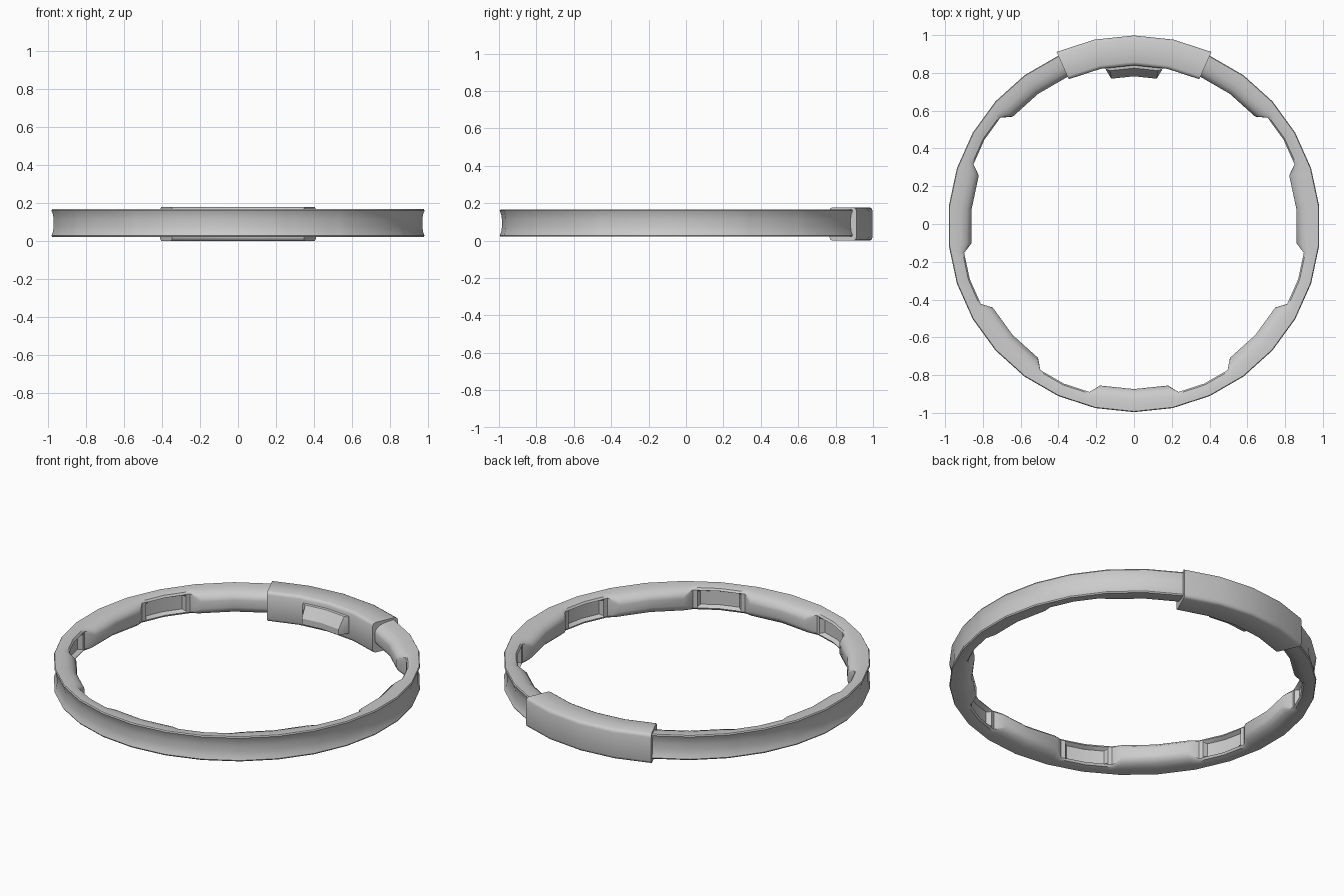
import bpy, bmesh
from math import sin, cos, radians

if "Cube" in bpy.data.objects:
    bpy.data.objects.remove(bpy.data.objects["Cube"])

CY = -0.01   # ring centre in y
SEG = 12     # degrees per side (30-sided ring)


def chord(a):
    """Keeps in-between stations on the flat side of the 30-gon."""
    return cos(radians(6)) / cos(radians(a % SEG - 6))


def point(a, r, z):
    """Angle a is measured from the front (-y)."""
    k = r * chord(a)
    return (k * sin(radians(a)), CY - k * cos(radians(a)), z)


def sweep(name, stations, closed, angle=35):
    """Loft (angle, profile) stations around the ring centre."""
    bm = bmesh.new()
    rows = [[bm.verts.new(point(a, r, z)) for r, z in prof] for a, prof in stations]
    n = len(rows[0])
    for i in range(len(rows) if closed else len(rows) - 1):
        p, q = rows[i], rows[(i + 1) % len(rows)]
        for j in range(n):
            bm.faces.new((p[j], p[(j + 1) % n], q[(j + 1) % n], q[j]))
    if not closed:
        bm.faces.new(rows[0])
        bm.faces.new(rows[-1])
    bmesh.ops.recalc_face_normals(bm, faces=bm.faces[:])
    me = bpy.data.meshes.new(name)
    bm.to_mesh(me)
    bm.free()
    ob = bpy.data.objects.new(name, me)
    bpy.context.collection.objects.link(ob)
    bpy.ops.object.select_all(action='DESELECT')
    ob.select_set(True)
    bpy.context.view_layer.objects.active = ob
    bpy.ops.object.shade_smooth_by_angle(angle=radians(angle))
    return ob


def mirrored(half, mid):
    """Complete a cross-section from its upper half."""
    return half + [(r, 2 * mid - z) for r, z in reversed(half)]


# Rim cross-sections: thick pad, thin gap, gap with sunken panel
MID = 0.094
outer = [(0.974, 0.112), (0.978, 0.14), (0.986, 0.16), (0.982, 0.167)]
pad = mirrored(outer + [(0.955, 0.166), (0.92, 0.162), (0.89, 0.152),
                        (0.868, 0.132), (0.864, 0.115)], MID)
thin = mirrored(outer + [(0.96, 0.166), (0.94, 0.163), (0.922, 0.158),
                         (0.914, 0.148), (0.914, 0.138)], MID)
panel = mirrored(outer + [(0.96, 0.166), (0.94, 0.163), (0.922, 0.158),
                          (0.914, 0.146), (0.938, 0.134)], MID)

# Rim: pads 24 degrees long repeating every 48, mirrored left to right
half = [(0, pad), (12, pad)]
for g in (12, 60, 108):
    half += [(g + 3, thin), (g + 4.5, thin), (g + 5.5, panel), (g + 12, panel),
             (g + 18.5, panel), (g + 19.5, thin), (g + 21, thin),
             (g + 24, pad), (g + 36, pad), (g + 48, pad)]
half = [s for s in half if s[0] <= 156] + [(168, pad)]
stations = half + [(180, pad)] + [(360 - a, p) for a, p in reversed(half[1:])]
sweep("rim", stations, True)

# Marker sleeve clamped over the back of the rim
sleeve = mirrored([(1.008, 0.158), (1.004, 0.171), (0.992, 0.178),
                   (0.868, 0.178), (0.856, 0.173), (0.85, 0.16)], 0.089)
sweep("back_sleeve", [(a, sleeve) for a in range(156, 205, SEG)], False, 50)

# Small wedge-shaped button on the inside of the sleeve
base = [(0.845, 0.035), (0.845, 0.145), (0.844, 0.145), (0.844, 0.035)]
wedge = [(0.86, 0.035), (0.86, 0.145), (0.835, 0.142), (0.792, 0.08), (0.792, 0.045)]
flat = [(0.86, 0.035), (0.86, 0.145), (0.845, 0.142), (0.842, 0.08), (0.842, 0.045)]
sweep("inner_button", [(169.8, flat), (171.2, wedge), (180, wedge),
                       (188.8, wedge), (190.2, flat)], False, 25)
